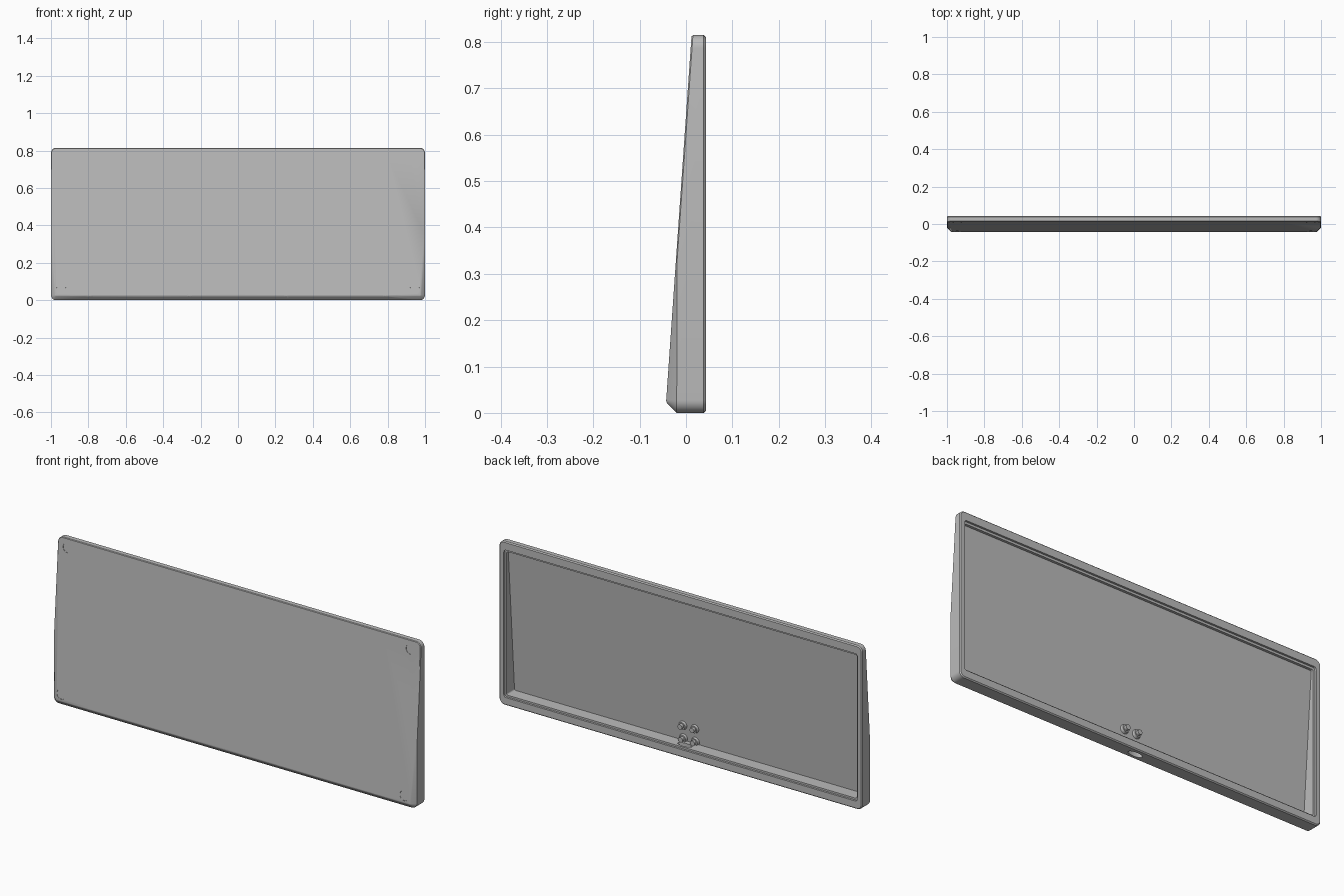
import bpy, bmesh, math
from mathutils import Vector, Matrix

if "Cube" in bpy.data.objects:
    bpy.data.objects.remove(bpy.data.objects["Cube"], do_unlink=True)

grey = bpy.data.materials.new("mid grey")
grey.use_nodes = True
grey.diffuse_color = (0.5, 0.5, 0.5, 1)
grey.node_tree.nodes["Principled BSDF"].inputs["Base Color"].default_value = (0.5, 0.5, 0.5, 1)

# The sloped front plane
LOW, HIGH = Vector((0, -0.043, 0.023)), Vector((0, 0.012, 0.815))
RISE = (HIGH - LOW).normalized()
NORMAL = Vector((0, -RISE.z, RISE.y))


def slope_y(z):
    return LOW.y + (z - LOW.z) * RISE.y / RISE.z


def finish(name, bm):
    bmesh.ops.recalc_face_normals(bm, faces=bm.faces)
    mesh = bpy.data.meshes.new(name)
    bm.to_mesh(mesh)
    bm.free()
    mesh.materials.append(grey)
    ob = bpy.data.objects.new(name, mesh)
    bpy.context.collection.objects.link(ob)
    return ob


def tray(name, half_w, z0, z1, radius, rings, offset=None, bevel=0):
    """Rounded rectangle lofted along y through (y, inset) rings, cut by the slope."""
    bm = bmesh.new()
    loops = []
    for y, inset in rings:
        loop = []
        for k, (sx, sz) in enumerate([(1, 1), (-1, 1), (-1, -1), (1, -1)]):
            cx = sx * (half_w - radius)
            cz = z1 - radius if sz > 0 else z0 + radius
            for i in range(9):
                a = (k + i / 8) * math.pi / 2
                r = radius - inset
                loop.append(bm.verts.new((cx + r * math.cos(a), y, cz + r * math.sin(a))))
        loops.append(loop)
    for a, b in zip(loops, loops[1:]):
        for i in range(len(a)):
            j = (i + 1) % len(a)
            bm.faces.new((a[i], a[j], b[j], b[i]))
    bm.faces.new(loops[0])
    bm.faces.new(loops[-1])
    if offset is not None:
        cut = bmesh.ops.bisect_plane(
            bm, geom=bm.verts[:] + bm.edges[:] + bm.faces[:], dist=1e-6,
            plane_co=LOW + Vector((0, offset, 0)), plane_no=NORMAL, clear_outer=True)
        rim = [e for e in cut["geom_cut"] if isinstance(e, bmesh.types.BMEdge)]
        bmesh.ops.contextual_create(bm, geom=rim)
        if bevel:
            bmesh.ops.bevel(bm, geom=rim, offset=bevel, segments=1, affect='EDGES')
    return finish(name, bm)


def cylinder(name, centre, radius, depth, axis=Vector((0, 1, 0)), stretch=1, tip=None):
    bm = bmesh.new()
    turn = axis.to_track_quat('Z', 'Y').to_matrix().to_4x4()
    bmesh.ops.create_cone(bm, cap_ends=True, segments=24, radius1=radius,
                          radius2=radius if tip is None else tip, depth=depth)
    bm.transform(Matrix.Translation(centre) @ Matrix.Diagonal((stretch, 1, 1, 1)) @ turn)
    return finish(name, bm)


def carve(target, cutter):
    bpy.context.view_layer.objects.active = target
    mod = target.modifiers.new("cut", 'BOOLEAN')
    mod.operation, mod.solver, mod.object = 'DIFFERENCE', 'EXACT', cutter
    bpy.ops.object.modifier_apply(modifier=mod.name)
    bpy.data.objects.remove(cutter, do_unlink=True)


def smooth(ob):
    bpy.ops.object.select_all(action='DESELECT')
    ob.select_set(True)
    bpy.context.view_layer.objects.active = ob
    bpy.ops.object.shade_smooth_by_angle(angle=math.radians(25))


# Wedge shaped shell with chamfered front and back edges
shell = tray("shell", 1, 0, 0.815, 0.028,
             [(-0.047, 0.027), (-0.02, 0), (0.038, 0), (0.043, 0.005)],
             offset=0, bevel=0.003)

# Hollow with a stepped ledge round the back opening
carve(shell, tray("hollow", 0.965, 0.048, 0.762, 0.008,
                  [(-0.06, 0), (0.06, 0)], offset=0.012))
carve(shell, tray("ledge", 0.974, 0.039, 0.773, 0.012, [(0.033, 0), (0.06, 0)]))

# Screw holes, wider at the front
for z in (0.025, 0.79):
    for x in (-0.79, -0.26, 0.26, 0.79):
        carve(shell, cylinder("screw_hole", (x, 0, z), 0.008, 0.2))
        carve(shell, cylinder("screw_recess", (x, slope_y(z) - 0.008, z), 0.014, 0.04))

# Shallow round foot recesses in the front corners
for z in (0.06, 0.77):
    for x in (-0.945, 0.945):
        carve(shell, cylinder("foot_recess", (x, slope_y(z), z), 0.025, 0.003, NORMAL))

# Rounded cable opening through the bottom wall
carve(shell, cylinder("cable_opening", (0, 0.008, 0.02), 0.015, 0.1,
                      Vector((0, 0, 1)), stretch=2.6))
smooth(shell)

# Four mounting posts on the inner floor, each a flared base with a hollow pin
for row, z in (("lower", 0.06), ("upper", 0.125)):
    for side, x in (("left", 0.033), ("right", -0.033)):
        floor = slope_y(z) + 0.011
        base = cylinder(row + "_" + side + "_post_base", (x, floor + 0.006, z),
                        0.022, 0.014, tip=0.018)
        post = cylinder(row + "_" + side + "_post", (x, floor + 0.015, z), 0.012, 0.024)
        carve(post, cylinder("post_hole", (x, floor + 0.025, z), 0.006, 0.02))
        smooth(base)
        smooth(post)
